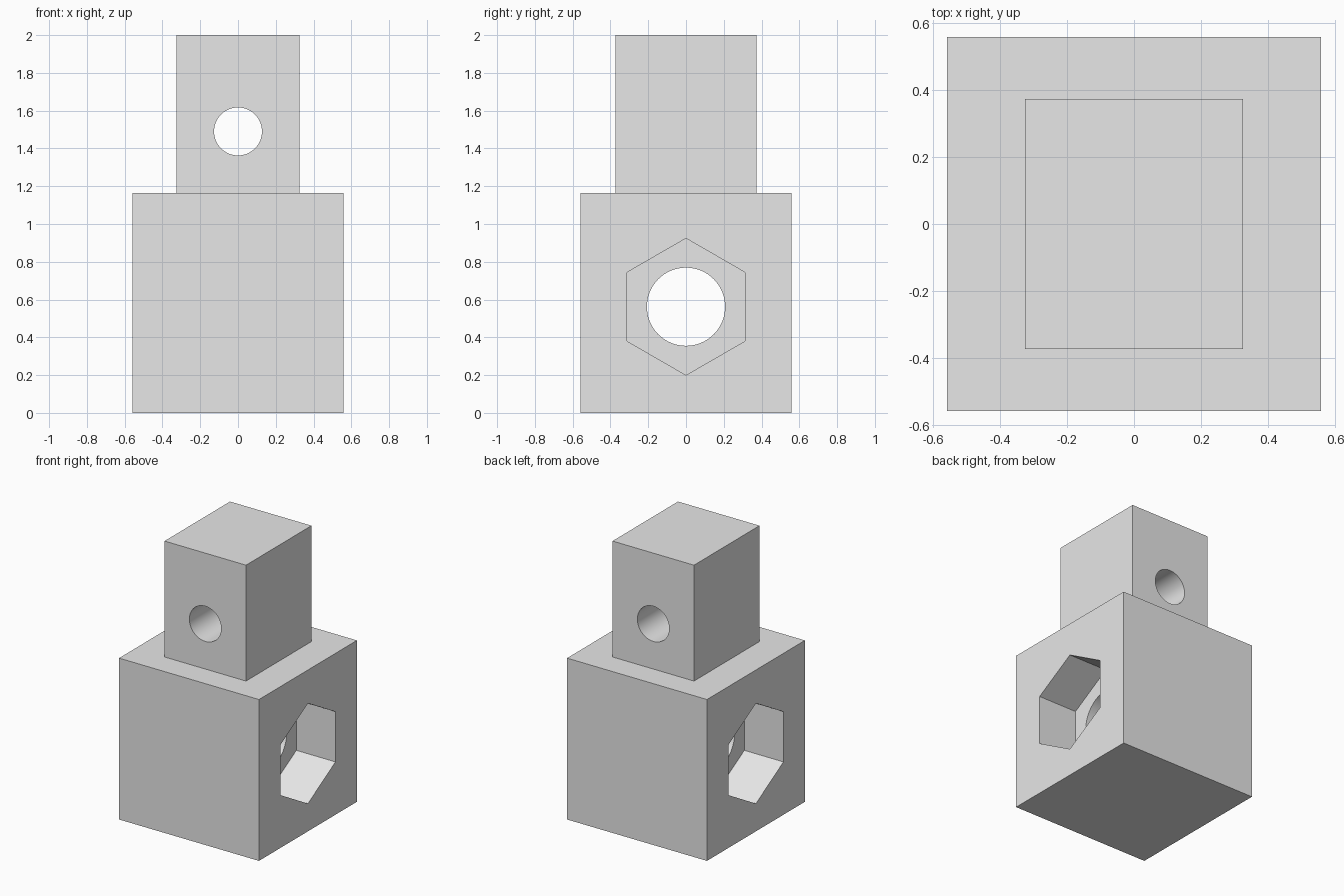
import bpy, bmesh
from math import cos, sin, tau, radians
from mathutils import Vector

cube = bpy.data.objects.get("Cube")
if cube:
    bpy.data.objects.remove(cube, do_unlink=True)

GREY = (0.8, 0.8, 0.8, 1)
grey = bpy.data.materials.new("plain grey")
grey.use_nodes = True
grey.diffuse_color = GREY
grey.node_tree.nodes["Principled BSDF"].inputs["Base Color"].default_value = GREY


def finish(name, bm):
    bmesh.ops.recalc_face_normals(bm, faces=bm.faces)
    mesh = bpy.data.meshes.new(name)
    bm.to_mesh(mesh)
    bm.free()
    mesh.materials.append(grey)
    obj = bpy.data.objects.new(name, mesh)
    bpy.context.collection.objects.link(obj)
    return obj


def block(name, half_x, half_y, low, high):
    bm = bmesh.new()
    bmesh.ops.create_cube(bm, size=1)
    for v in bm.verts:
        v.co = Vector((v.co.x * 2 * half_x, v.co.y * 2 * half_y,
                       low + (v.co.z + 0.5) * (high - low)))
    return finish(name, bm)


def prism(name, axis, sides, radius, height, start, end):
    """Cutter along x or y, with one corner pointing straight up."""
    bm = bmesh.new()
    ring = []
    for i in range(sides):
        side, up = radius * sin(tau * i / sides), radius * cos(tau * i / sides)
        co = (start, side, height + up) if axis == "x" else (side, start, height + up)
        ring.append(bm.verts.new(co))
    face = bm.faces.new(ring)
    new = bmesh.ops.extrude_face_region(bm, geom=[face])["geom"]
    shift = Vector((end - start, 0, 0) if axis == "x" else (0, end - start, 0))
    bmesh.ops.translate(bm, vec=shift, verts=[g for g in new if isinstance(g, bmesh.types.BMVert)])
    return finish(name, bm)


def cut(obj, cutters):
    bpy.ops.object.select_all(action="DESELECT")
    bpy.context.view_layer.objects.active = obj
    obj.select_set(True)
    for cutter in cutters:
        mod = obj.modifiers.new("cut", "BOOLEAN")
        mod.operation, mod.solver, mod.object = "DIFFERENCE", "EXACT", cutter
        bpy.ops.object.modifier_apply(modifier=mod.name)
        bpy.data.objects.remove(cutter, do_unlink=True)
    bpy.ops.object.shade_smooth_by_angle(angle=radians(30))


# Body: round bore across x with a hexagonal pocket on each side
BODY_HALF, BODY_TOP, BORE_Z, POCKET = 0.558, 1.164, 0.562, 0.312
body = block("body", BODY_HALF, BODY_HALF, 0, BODY_TOP)
cutters = [prism("bore_cutter", "x", 64, 0.207, BORE_Z, -1, 1)]
for s in (-1, 1):
    cutters.append(prism("pocket_cutter", "x", 6, 0.362, BORE_Z, s * (BODY_HALF - POCKET), s))
cut(body, cutters)

# Upper block: smaller pin hole from front to back
head = block("upper_block", 0.325, 0.373, BODY_TOP, 2)
cut(head, [prism("pin_hole_cutter", "y", 64, 0.127, 1.49, -1, 1)])
